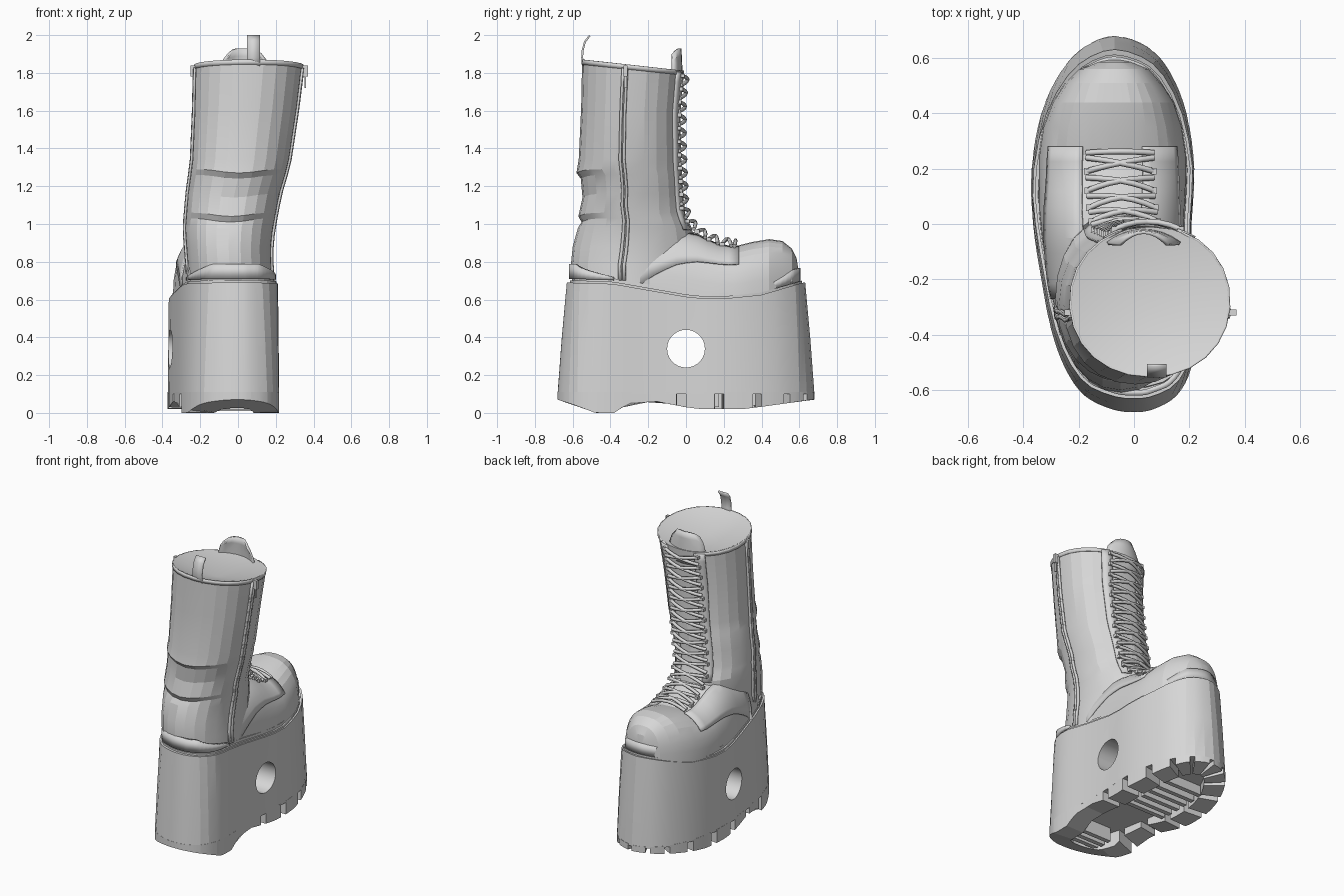
import bpy, bmesh, math
from mathutils import Vector

if "Cube" in bpy.data.objects:
    bpy.data.objects.remove(bpy.data.objects["Cube"])

grey = bpy.data.materials.new("plain_grey")
grey.diffuse_color = (0.68, 0.68, 0.68, 1)
grey.use_nodes = True
grey.node_tree.nodes["Principled BSDF"].inputs["Base Color"].default_value = grey.diffuse_color


def make(name, verts, faces):
    me = bpy.data.meshes.new(name)
    me.from_pydata([tuple(v) for v in verts], [], faces)
    bm = bmesh.new()
    bm.from_mesh(me)
    bmesh.ops.recalc_face_normals(bm, faces=bm.faces)
    bm.to_mesh(me)
    bm.free()
    me.materials.append(grey)
    ob = bpy.data.objects.new(name, me)
    bpy.context.collection.objects.link(ob)
    return ob


def interp(table, k):
    """Linear lookup in rows of (key, values...)."""
    if k <= table[0][0]:
        return table[0][1:]
    for a, b in zip(table, table[1:]):
        if k <= b[0]:
            f = (k - a[0]) / (b[0] - a[0])
            return tuple(p + (q - p) * f for p, q in zip(a[1:], b[1:]))
    return table[-1][1:]


def loft(name, rings, cap=None):
    """Skin closed rings; cap may be 'strip' (mirror pairs) or 'ngon'."""
    n = len(rings[0])
    verts = [v for r in rings for v in r]
    faces = [(j*n+i, j*n+(i+1) % n, (j+1)*n+(i+1) % n, (j+1)*n+i)
             for j in range(len(rings)-1) for i in range(n)]
    for base in (0, (len(rings)-1)*n):
        if cap == "strip":
            for i in range(n//2):
                q = [i, i+1, n-i-1, (n-i) % n]
                faces.append([base+k for k in dict.fromkeys(q)])
        elif cap == "ngon":
            faces.append([base+k for k in range(n)])
    return make(name, verts, faces)


def patch(name, f, nu, nv, thick=0.012):
    """Open grid surface f(u, v), thickened."""
    verts = [f(i/nu, j/nv) for j in range(nv+1) for i in range(nu+1)]
    w = nu+1
    ob = make(name, verts, [(j*w+i, j*w+i+1, j*w+w+i+1, j*w+w+i)
                            for j in range(nv) for i in range(nu)])
    m = ob.modifiers.new("thick", 'SOLIDIFY')
    m.thickness, m.offset = thick, 0
    return ob


def box(name, lo, hi):
    v = [(x, y, z) for x in (lo[0], hi[0]) for y in (lo[1], hi[1]) for z in (lo[2], hi[2])]
    return make(name, v, [(0, 1, 3, 2), (4, 5, 7, 6), (0, 1, 5, 4), (2, 3, 7, 6), (0, 2, 6, 4), (1, 3, 7, 5)])


# ---- footprint: (y, left x, right x)
PAIRS = [(.64, -.18, .05), (.55, -.265, .13), (.4, -.335, .19), (.2, -.37, .218), (0, -.365, .208),
         (-.2, -.335, .207), (-.38, -.30, .217), (-.52, -.25, .207), (-.62, -.18, .155), (-.67, -.08, .07)]
CTRL = [Vector((-.07, .68))] + [Vector((l, y)) for y, l, r in PAIRS] + [Vector((0, -.68))] \
    + [Vector((r, y)) for y, l, r in reversed(PAIRS)]


def outline(k, side=0.0, ends=0.0):
    """Points of the footprint, inset by side + ends*|normal y|."""
    n, pts = len(CTRL), []
    for i in range(n):
        a, b, c, d = (CTRL[(i+o) % n] for o in (-1, 0, 1, 2))
        for s in range(k):
            t = s/k
            pts.append(.5*((2*b) + (c-a)*t + (2*a-5*b+4*c-d)*t*t + (3*b-a-3*c+d)*t**3))
    m, out = len(pts), []
    for i in range(m):
        tan = (pts[(i+1) % m]-pts[i-1]).normalized()
        nrm = Vector((-tan.y, tan.x))
        out.append(pts[i] + nrm*(side + ends*abs(nrm.y)))
    return out


TOP = [(-.65, .69), (-.4, .685), (-.2, .65), (0, .615), (.15, .6), (.4, .625), (.62, .69)]
BOT = [(-.68, .07), (-.6, .045), (-.48, 0), (-.38, 0), (-.35, .02), (-.31, .05), (-.15, .06), (-.08, .045),
       (0, .03), (.08, .02), (.3, .02), (.42, .035), (.67, .07)]
top = lambda y: interp(TOP, y)[0]
bot = lambda y: interp(BOT, y)[0]
level = lambda pts, fz: [(p.x, p.y, fz(p.y)) for p in pts]

# platform sole with round through-hole
sole = loft("platform_sole", [level(outline(2), lambda y: .1),
                              level(outline(2, .002, .02), lambda y: .1+(top(y)-.1)*.5),
                              level(outline(2, .004, .045), top)], "strip")
ring = lambda x: [(x, .1*math.cos(i*math.pi/14), .34+.1*math.sin(i*math.pi/14)) for i in range(28)]
cutter = loft("hole_cutter", [ring(-.6), ring(.6)], "ngon")
cutter.hide_render = True
cut = sole.modifiers.new("hole", 'BOOLEAN')
cut.operation, cut.object = 'DIFFERENCE', cutter
bpy.context.view_layer.objects.active = sole
bpy.ops.object.modifier_apply(modifier="hole")
bpy.data.objects.remove(cutter)

# two stepped welts above the sole
loft("lower_welt", [level(outline(2, .012, .055), lambda y: top(y)-.01),
                    level(outline(2, .012, .055), lambda y: top(y)+.012)], "strip")
loft("upper_welt", [level(outline(2, .022, .064), lambda y: top(y)),
                    level(outline(2, .024, .066), lambda y: top(y)+.03)], "strip")

# tread lugs around the edge, solid at the heel
outer, inner = outline(4), outline(4, .13)
for b in range(0, len(outer), 4):
    heel = outer[b].y < -.36
    ids = [(b+i) % len(outer) for i in range(5 if heel else 4)]
    loop = [outer[i] for i in ids] + [inner[i] for i in reversed(ids)]
    loft("tread_lug", [level(loop, lambda y: .11), level(loop, bot)], "ngon")
# tread bars in the middle
for y in (-.5, -.44, -.38, .02, .09, .16, .23, .30, .37):
    c, h = (-.02, .1) if y < 0 else (-.075, .14)
    box("tread_bar", (c-h, y-.015, bot(y)+.01), (c+h, y+.015, .11))

# ---- foot: (y, left, right, base z, top z)
FOOT = [(-.4, -.27, .17, .66, .9), (-.2, -.31, .175, .64, .95), (-.05, -.335, .18, .62, .97),
        (.05, -.345, .185, .6, .955), (.15, -.345, .19, .6, .905), (.25, -.345, .19, .6, .88),
        (.35, -.33, .175, .61, .905), (.44, -.295, .145, .62, .92), (.51, -.25, .10, .63, .91),
        (.56, -.2, .06, .64, .87), (.585, -.14, 0, .65, .82), (.595, -.1, -.04, .68, .76)]


def foot(y, a, off=0):
    l, r, zb, zt = interp(FOOT, y)
    c, s = math.cos(a), math.sin(a)
    return ((l+r)/2 + math.copysign(abs(c)**.77, c)*((r-l)/2+off), y, zb+(zt-zb+off)*abs(s)**.77)


loft("foot_upper", [[foot(row[0], math.pi*i/16) for i in range(17)] for row in FOOT], "ngon")

# ---- shaft: (z, left, right, back y, front y)
SHAFT = [(.68, -.265, .185, -.60, .02), (.78, -.27, .18, -.61, .03), (.88, -.278, .178, -.6, .05),
         (.98, -.285, .19, -.572, .03), (1.03, -.28, .2, -.553, .005), (1.06, -.278, .205, -.57, -.005),
         (1.16, -.27, .225, -.548, -.015), (1.26, -.256, .255, -.557, -.02), (1.29, -.252, .262, -.58, -.022),
         (1.34, -.246, .275, -.568, -.025), (1.6, -.235, .315, -.555, -.03), (1.84, -.23, .345, -.55, -.01)]


def shaft(z, a, off=0):
    l, r, yb, yf = interp(SHAFT, z)
    c, s = math.cos(a), math.sin(a)
    e = .95
    x = (l+r)/2 + math.copysign(abs(c)**e, c)*((r-l)/2+off)
    y = (yb+yf)/2 + math.copysign(abs(s)**e, s)*((yf-yb)/2+off)
    sag = -.02*max(0, -s)**8 if 1 < z < 1.32 else 0   # creases droop at the rear
    return (x, y, z + sag + (-.27-y)*.11*max(0, (z-1.3)/.54))


rings = [[shaft(row[0], 2*math.pi*i/24) for i in range(24)] for row in SHAFT]
loft("shaft", rings)
make("shaft_top_cap", rings[-1]+[(.06, -.31, 1.78)], [(i, (i+1) % 24, 24) for i in range(24)])
patch("top_rim", lambda u, v: shaft(1.815+.025*v, math.radians(112+316*u), 0), 22, 1, .008)

# lacing facings, quarter panels and zips on both sides
for s in (-1, 1):
    patch("shaft_facing", lambda u, v: shaft(.97+.86*v, math.pi/2-s*math.radians(19+14*u), .003), 2, 16)
    patch("quarter_panel", lambda u, v: foot(-.27+.55*v, math.pi/2-s*math.radians(
        18+u*(38+34*(1-v)**2)), .003), 6, 10, .01)
    zx = 0 if s > 0 else math.pi
    for k in (-1, 1):
        patch("zip_edge", lambda u, v: shaft(.7+1.12*v, zx-s*(.14+.035*k+.05*(u-.5)), .004), 1, 14, .012)
    x = .356 if s > 0 else -.238
    box("zip_pull", (x-.014, -.33, 1.78), (x+.014, -.31, 1.84))
    box("zip_tag", (x-.004, -.328, 1.72), (x+.004, -.312, 1.79))


# bands hugging heel and toe, tapered at the ends
def band(name, i0, i1, side, ends, lo, hi):
    pts = outline(4, side, ends)
    n = i1-i0

    def f(u, v):
        p = pts[(i0+round(u*n)) % len(pts)]
        fade = min(1, 3*min(u, 1-u)+.2)
        return (p.x, p.y, top(p.y)+lo+(hi-lo)*v*fade)
    patch(name, f, n, 1, .02)


band("heel_band", 28, 60, .025, .045, .02, .10)
band("toe_bumper", -13, 13, .03, .055, .01, .085)

# tongue and rear pull tab
patch("tongue", lambda u, v: (.035+(.135-.05*v**4)*(2*u-1), -.02-.045*(2*u-1)**2-.01*v,
                              1.72+.21*v-.03*v*(2*u-1)**4), 8, 5)
TAB = [(-.53, 1.8), (-.55, 1.88), (-.547, 1.92), (-.535, 1.965), (-.51, 1.997)]
patch("pull_tab", lambda u, v: (.047+.07*u, *TAB[round(v*4)]), 1, 4, .01)

# ---- laces along a centre path (y, z, x)
PATH = [(.26, .90, -.05), (.17, .915, -.05), (.09, .955, -.045), (.03, 1.01, -.035), (-.005, 1.08, -.025),
        (-.012, 1.25, 0), (-.02, 1.45, .02), (-.018, 1.65, .04), (-.002, 1.79, .05)]
PV = [Vector((x, y, z)) for y, z, x in PATH]
ARC = [(0.0, *PV[0])]
for a, b in zip(PV, PV[1:]):
    ARC.append((ARC[-1][0]+(b-a).length, *b))
LEN, ROWS = ARC[-1][0], 15


def lace_point(s, side):
    """Point on the lacing: side -1..1 across, bowed over the tongue."""
    p = Vector(interp(ARC, s))
    t = Vector(interp(ARC, s+.03)) - Vector(interp(ARC, s-.03))
    n = Vector((0, abs(t.z), abs(t.y))).normalized()
    return p + Vector((.122*side, 0, 0)) + n*(.014-.032*side*side)


laces = bpy.data.curves.new("laces", 'CURVE')
laces.dimensions, laces.bevel_depth, laces.bevel_resolution = '3D', .0105, 1
laces.use_fill_caps = True
laces.materials.append(grey)


def lace(s0, s1, side):
    sp = laces.splines.new('POLY')
    sp.points.add(6)
    for i, pt in enumerate(sp.points):
        t = i/6
        pt.co = (*lace_point(s0+(s1-s0)*t, side*(2*t-1)), 1)


step = LEN/ROWS
lace(0, 0, 1)
for r in range(ROWS):
    for s in (-1, 1):
        lace((r+.25)*step, (r+.95)*step, s)
        e = lace_point((r+.95)*step, s)
        box("eyelet", e-Vector((.009, .012, .01)), e+Vector((.009, .012, .01)))
bpy.context.collection.objects.link(bpy.data.objects.new("laces", laces))

# soft facets, with sharper edges kept
bpy.ops.object.select_all(action='DESELECT')
for ob in bpy.data.objects:
    if ob.type == 'MESH':
        ob.select_set(True)
        bpy.context.view_layer.objects.active = ob
bpy.ops.object.shade_smooth_by_angle(angle=math.radians(14))
